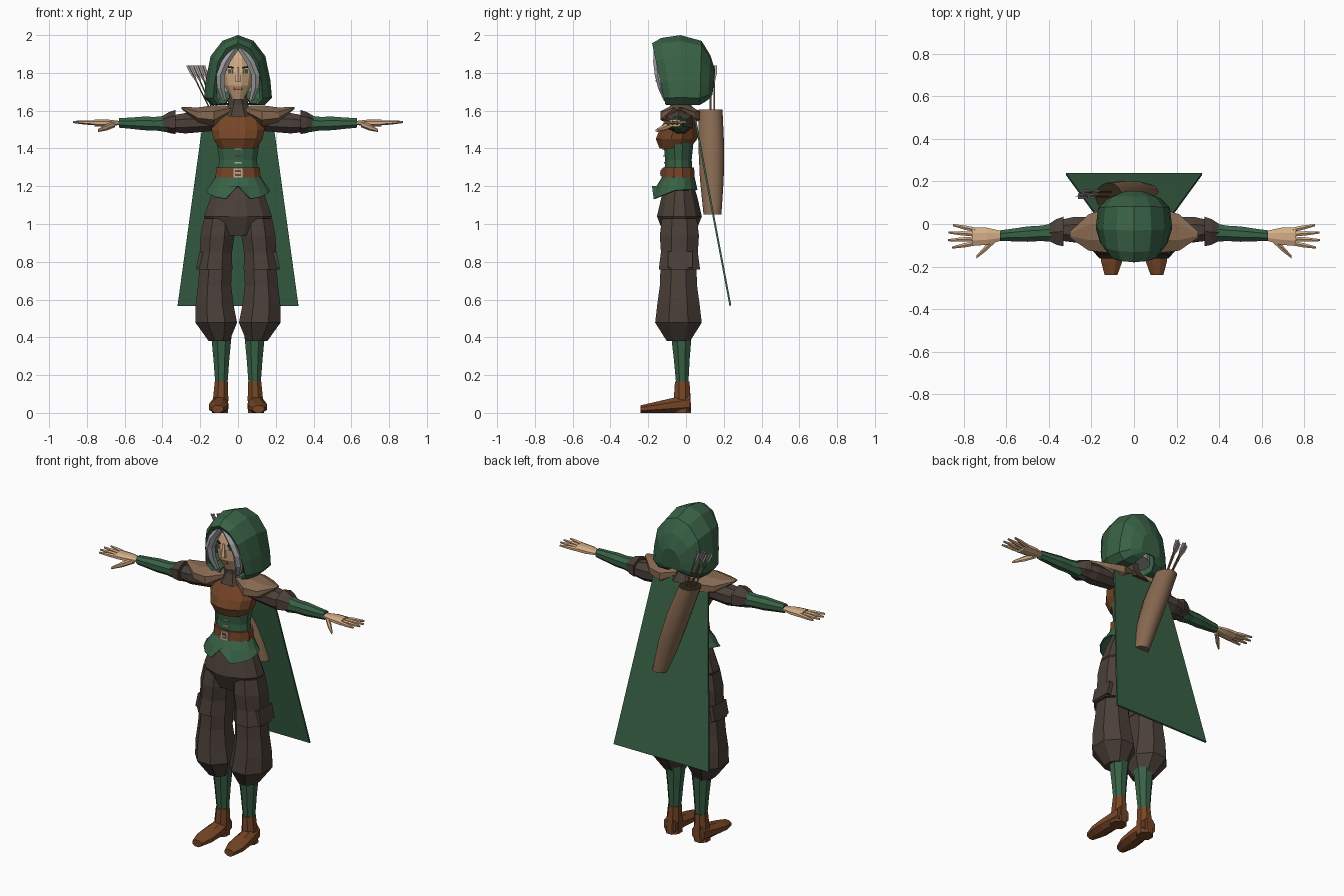
import bpy, bmesh, math
from mathutils import Matrix, Vector

cube = bpy.data.objects.get("Cube")
if cube:
    bpy.data.objects.remove(cube, do_unlink=True)


def material(name, red, green, blue):
    mat = bpy.data.materials.new(name)
    mat.use_nodes = True
    mat.diffuse_color = (red, green, blue, 1)
    mat.node_tree.nodes["Principled BSDF"].inputs["Base Color"].default_value = mat.diffuse_color
    return mat


GREEN = material("forest green", .04, .12, .06)
CLOTH = material("dark brown cloth", .07, .05, .04)
RUST = material("rust leather", .18, .06, .02)
TAN = material("tan leather", .24, .14, .08)
SKIN = material("skin", .66, .42, .24)
HAIR = material("silver hair", .38, .38, .4)
DARK = material("dark brown", .03, .02, .01)
PALE = material("pale metal", .5, .43, .33)
LIP = material("lip", .36, .14, .09)


def finish(name, mat, bm, mirror=False, smooth=False, thickness=0):
    bmesh.ops.recalc_face_normals(bm, faces=bm.faces)
    mesh = bpy.data.meshes.new(name)
    bm.to_mesh(mesh)
    bm.free()
    mesh.materials.append(mat)
    part = bpy.data.objects.new(name, mesh)
    bpy.context.scene.collection.objects.link(part)
    if thickness:
        solid = part.modifiers.new("Thickness", 'SOLIDIFY')
        solid.thickness, solid.offset = thickness, 0
    if mirror:
        part.modifiers.new("Mirror", 'MIRROR')
    if smooth:
        bpy.context.view_layer.objects.active = part
        part.select_set(True)
        bpy.ops.object.shade_smooth_by_angle(angle=math.radians(40))
        part.select_set(False)
    return part


def bridge(name, mat, rings, closed=True, caps=(True, True), **options):
    bm = bmesh.new()
    loops = [[bm.verts.new(point) for point in ring] for ring in rings]
    count = len(loops[0])
    for low, high in zip(loops, loops[1:]):
        for i in range(count if closed else count - 1):
            j = (i + 1) % count
            bm.faces.new((low[i], low[j], high[j], high[i]))
    for loop, capped in zip((loops[0], loops[-1]), caps):
        if capped:
            bm.faces.new(loop)
    return finish(name, mat, bm, **options)


def limb(name, mat, start, end, widths, depths=None, ratio=1, bow=(0, 0, 0), sides=8, phase=.5, **options):
    """Evenly spaced rings from start to end, square to the main axis; bow bends the middle."""
    start, end, bow = Vector(start), Vector(end), Vector(bow)
    span = [abs(value) for value in end - start]
    axis = span.index(max(span))
    across, along = [i for i in range(3) if i != axis]
    depths = depths or [width * ratio for width in widths]
    grow = 1 / math.cos(math.pi / sides)
    rings = []
    for i, (width, depth) in enumerate(zip(widths, depths)):
        t = i / (len(widths) - 1)
        centre = start.lerp(end, t) + bow * math.sin(math.pi * t)
        ring = []
        for k in range(sides):
            angle = (k + phase) * math.tau / sides
            point = centre.copy()
            point[across] += width * grow * math.cos(angle)
            point[along] += depth * grow * math.sin(angle)
            ring.append(point)
        rings.append(ring)
    return bridge(name, mat, rings, **options)


def box(name, mat, centre, size, turn=0, tilt=0, **options):
    bm = bmesh.new()
    place = (Matrix.Translation(centre) @ Matrix.Rotation(math.radians(turn), 4, 'Z')
             @ Matrix.Rotation(math.radians(tilt), 4, 'Y') @ Matrix.Diagonal((*size, 1)))
    bmesh.ops.create_cube(bm, size=1, matrix=place)
    return finish(name, mat, bm, **options)


# Hood: leaning arches swept from the face opening to the back
half_arch = [(.4, 0), (.8, 0), (1, .1), (.95, .35), (.8, .7), (.45, .92)]
arch = half_arch + [(0, 1)] + [(-x, z) for x, z in reversed(half_arch)]
rings = []
for y, width, top in [(-.155, .118, 1.925), (-.175, .13, 1.955), (-.13, .155, 1.98), (-.03, .175, 1.995),
                      (.08, .165, 1.965), (.125, .125, 1.89), (.15, .065, 1.81)]:
    foot_y = y * (.6 if y < 0 else .9)
    foot_z = 1.635 + max(0, y - .1)
    rings.append([(x * width, foot_y + (y - foot_y) * z, foot_z + (top - foot_z) * z) for x, z in arch])
bridge("hood", GREEN, rings, closed=False, caps=(False, True), thickness=.01)

# Head and face
limb("head", SKIN, start=(0, -.07, 1.66), end=(0, -.04, 1.95), widths=[.03, .07, .085, .08, .05], sides=12)
limb("nose", SKIN, start=(0, -.142, 1.755), end=(0, -.137, 1.83), widths=[.017, .008], sides=6)
box("lips", LIP, centre=(0, -.13, 1.717), size=(.04, .009, .013))
box("eye_white", PALE, centre=(.042, -.128, 1.808), size=(.036, .008, .02), turn=30, mirror=True)
box("iris", GREEN, centre=(.041, -.131, 1.808), size=(.02, .008, .02), turn=30, mirror=True)
box("eyebrow", DARK, centre=(.043, -.129, 1.83), size=(.04, .009, .008), turn=30, tilt=-8, mirror=True)

# Hair: a cap under the hood and a lock beside each cheek
limb("hair_cap", HAIR, start=(0, -.01, 1.7), end=(0, -.04, 1.95), widths=[.1, .105, .1, .06], ratio=.85, sides=12)
limb("hair_lock", HAIR, start=(.07, -.1, 1.65), end=(.015, -.14, 1.93), bow=(.05, -.015, 0),
     widths=[.012, .02, .022, .024, .022], ratio=1.2, sides=6, mirror=True)

# Torso
limb("collar", CLOTH, start=(0, -.02, 1.57), end=(0, -.035, 1.69), widths=[.09, .055, .045])
limb("chest_armour", RUST, start=(0, -.06, 1.4), end=(0, -.02, 1.6), sides=12,
     widths=[.1, .13, .14, .13, .09], depths=[.08, .11, .1, .08, .06])
limb("corset", GREEN, start=(0, -.04, 1.24), end=(0, -.04, 1.44), widths=[.11, .1, .115], ratio=.7, sides=12)
limb("belt", RUST, start=(0, -.04, 1.24), end=(0, -.04, 1.3), widths=[.12, .115], ratio=.72, sides=12)
tunic = limb("tunic_skirt", GREEN, start=(0, -.04, 1.25), end=(0, -.06, 1.15), widths=[.115, .145, .165],
             ratio=.7, sides=16, phase=0, caps=(False, False), thickness=.006)
# The hem dips at the front and has a notch in the middle
for vert in tunic.data.vertices:
    if vert.co.z < 1.16:
        vert.co.z = min(1.18, 1.2 + vert.co.y * .4)
        if abs(vert.co.x) < .01 and vert.co.y < 0:
            vert.co.z = 1.2
for i in range(3):
    box("corset_clasp", PALE, centre=(0, -.113 - i * .003, 1.325 + i * .035), size=(.035, .009, .007))
for name, mat, y, size in [("buckle", PALE, -.127, .05), ("buckle_opening", RUST, -.13, .03),
                           ("buckle_pin", PALE, -.133, .008)]:
    box(name, mat, centre=(0, y, 1.27), size=(max(size, .025), .008, size))

# Shoulder guards and sleeves
limb("shoulder_guard", TAN, start=(.04, -.02, 1.605), end=(.3, -.05, 1.615), bow=(0, 0, -.04),
     widths=[.06, .105, .085, .015], depths=[.02, .055, .04, .005], mirror=True)
limb("upper_sleeve", CLOTH, start=(.1, -.02, 1.54), end=(.37, -.03, 1.53),
     widths=[.05, .055, .06, .045], ratio=.9, mirror=True)
limb("sleeve_cuff", CLOTH, start=(.33, -.035, 1.54), end=(.4, -.04, 1.535),
     widths=[.07, .06, .04], ratio=.8, sides=6, mirror=True)
limb("forearm", GREEN, start=(.37, -.04, 1.53), end=(.63, -.055, 1.535),
     widths=[.045, .036, .036, .03, .025], mirror=True)

# Hands: fingers fan out from the palm
limb("palm", SKIN, start=(.62, -.055, 1.535), end=(.76, -.06, 1.535), widths=[.022, .04, .043], ratio=.45, mirror=True)
for i in range(4):
    angle = math.radians(25 - i * 16)
    sway, reach = math.sin(angle), math.cos(angle)
    limb("finger", SKIN, start=(.74, sway * .075 - .06, 1.535), end=(.74 + reach ** 2 * .135, sway * .13 - .06, 1.54),
         widths=[.011, .01, .005], sides=6, mirror=True)
limb("thumb", SKIN, start=(.65, -.07, 1.53), end=(.74, -.155, 1.495), widths=[.015, .015, .007], sides=6, mirror=True)

# Trousers
limb("trouser_hips", CLOTH, start=(0, -.035, 1.24), end=(0, -.035, .94),
     widths=[.1, .145, .18, .12], ratio=.66, sides=12)
limb("trouser_thigh", CLOTH, start=(.1, -.035, 1.03), end=(.125, -.035, .76),
     widths=[.08, .09, .085, .095], ratio=1.15, mirror=True)
limb("trouser_shin", CLOTH, start=(.118, -.04, .77), end=(.1, -.04, .38), bow=(.015, 0, 0),
     widths=[.085, .088, .1, .11, .055], ratio=1.12, mirror=True)
box("trouser_pocket", CLOTH, centre=(.2, -.03, .81), size=(.025, .13, .085), tilt=-12, mirror=True)

# Leggings and boots
limb("legging", GREEN, start=(.088, -.02, .15), end=(.088, -.025, .42), widths=[.032, .042, .055], mirror=True)
limb("boot_shaft", RUST, start=(.095, -.02, 0), end=(.088, -.02, .165),
     widths=[.043, .04, .035], ratio=1.1, mirror=True)
limb("boot_foot", RUST, start=(.095, .02, .05), end=(.108, -.24, .02), widths=[.04, .046, .05, .05, .03],
     depths=[.05 - i * .0075 for i in range(5)], mirror=True)

# Cape: one flaring panel hanging away from the back
cape_edges = [[(side * .18, .043, 1.585), (side * .32, .235, .567)] for side in (-1, 1)]
bridge("cape", GREEN, cape_edges, closed=False, caps=(False, False), thickness=.01)

# Quiver slung across the back, with a dark mouth
quiver = limb("quiver", TAN, start=(.07, .14, 1.05), end=(-.12, .13, 1.607), bow=(.01, 0, 0),
              widths=[.045, .06, .065, .06], ratio=1.05, sides=16, smooth=True)
quiver.data.materials.append(DARK)
for face in quiver.data.polygons:
    if face.normal.z > .95:
        face.material_index = 1

# Arrows with crossed feathers
for i in range(4):
    y = .13 + (i % 2) * .02
    base, tip = Vector((i * .012 - .135, y, 1.58)), Vector((i * .025 - .262, y, 1.84))
    limb("arrow_shaft", TAN, base, tip, widths=[.004, .004], sides=6)
    for broad, thin in ((.013, .002), (.002, .013)):
        limb("arrow_feather", HAIR, base.lerp(tip, .65), tip, widths=[.002, broad, broad],
             depths=[.002, thin, thin], sides=4)
